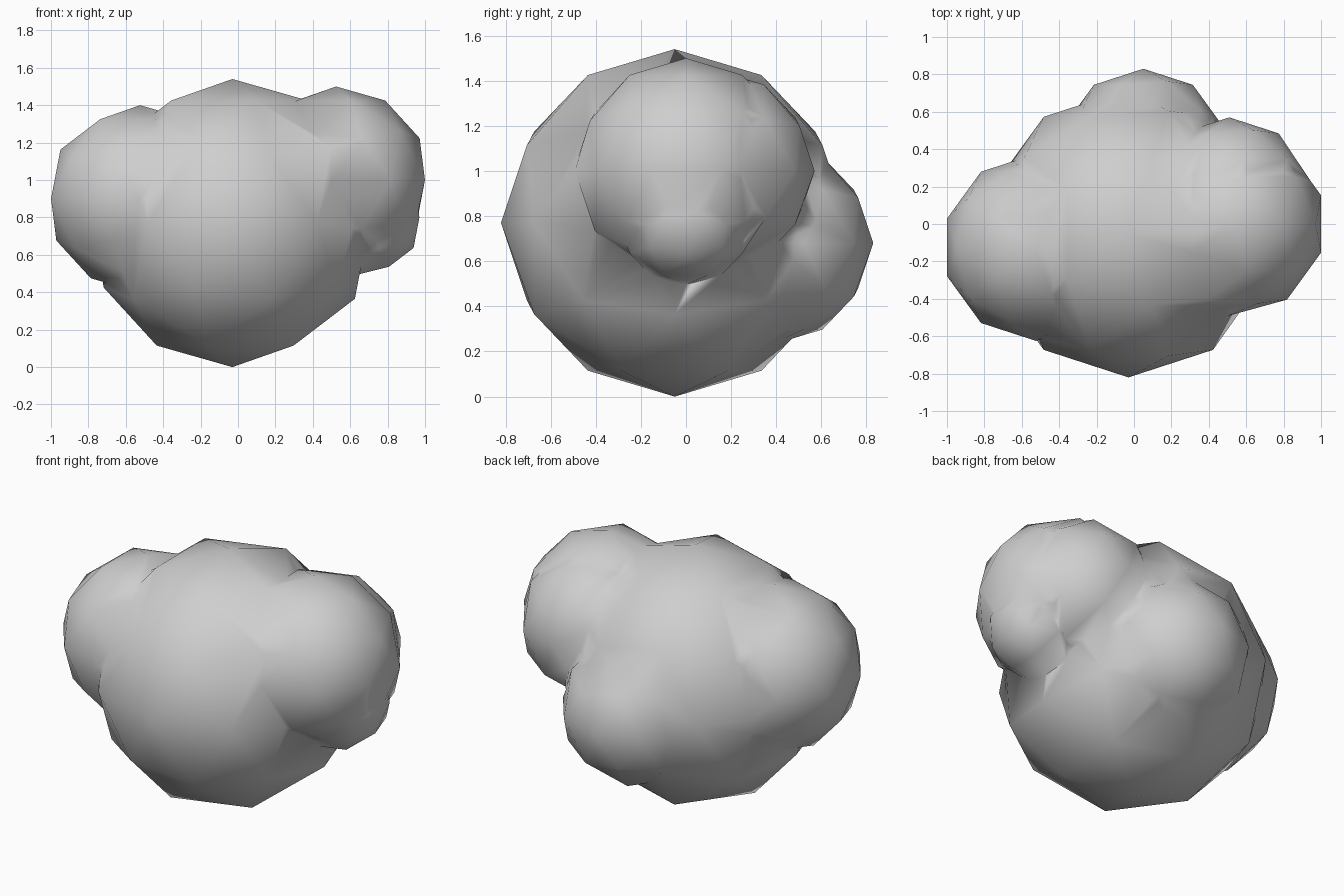
import bpy
import bmesh

cube = bpy.data.objects.get("Cube")
if cube:
    bpy.data.objects.remove(cube, do_unlink=True)

# Plain grey stone
stone = bpy.data.materials.new("light_grey")
stone.use_nodes = True
grey = (0.62, 0.62, 0.62, 1)
stone.diffuse_color = grey
bsdf = next(n for n in stone.node_tree.nodes if n.type == 'BSDF_PRINCIPLED')
bsdf.inputs["Base Color"].default_value = grey


def lump(name, centre, radius):
    """Low-poly ball used as one rounded mass."""
    bpy.ops.mesh.primitive_ico_sphere_add(subdivisions=2, radius=radius, location=centre)
    ob = bpy.context.object
    ob.name = name
    ob.data.materials.append(stone)
    return ob


# Main mass
body = lump("lumpy_body", (-0.03, -0.05, 0.77), 0.77)

# Side and rear lobes, fused into the main mass
lobes = [
    ("right_lobe", (-0.524, -0.125, 0.90), 0.50),
    ("left_lobe", (0.524, 0.0, 1.0), 0.50),
    ("left_rear_bulge", (0.51, 0.12, 1.0), 0.45),
    ("left_low_bulge", (0.675, 0.0, 0.80), 0.31),
    ("rear_lobe", (0.05, 0.38, 0.68), 0.45),
]
for name, centre, radius in lobes:
    lobe = lump(name, centre, radius)
    bpy.context.view_layer.objects.active = body
    union = body.modifiers.new("fuse", 'BOOLEAN')
    union.operation = 'UNION'
    union.solver = 'EXACT'
    union.object = lobe
    bpy.ops.object.modifier_apply(modifier=union.name)
    bpy.data.objects.remove(lobe, do_unlink=True)

# Tidy the seams and shade smoothly
bm = bmesh.new()
bm.from_mesh(body.data)
bmesh.ops.triangulate(bm, faces=bm.faces)
bmesh.ops.remove_doubles(bm, verts=bm.verts, dist=0.03)
bmesh.ops.recalc_face_normals(bm, faces=bm.faces)
for face in bm.faces:
    face.smooth = True
    face.material_index = 0
bm.to_mesh(body.data)
bm.free()
